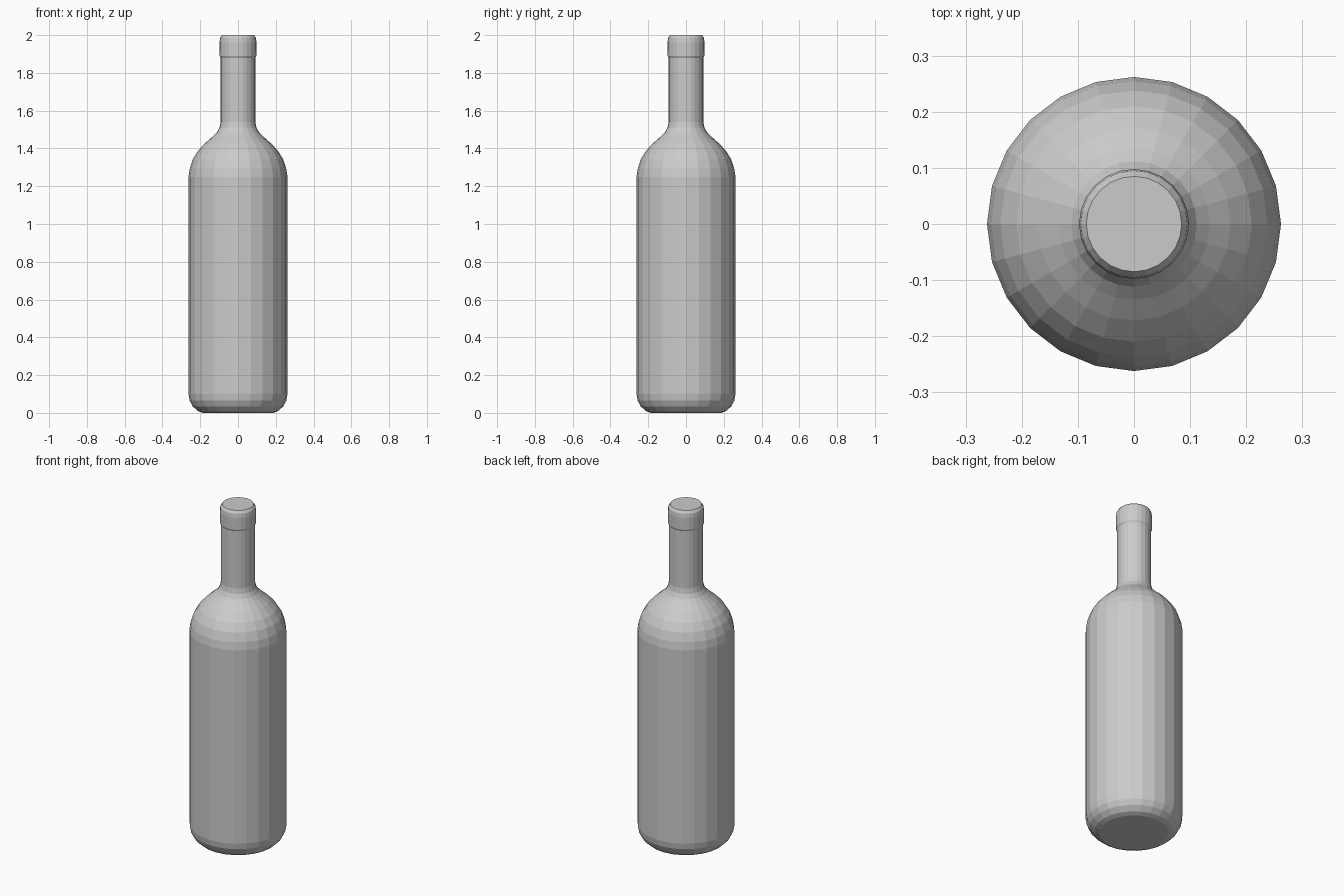
import bpy, bmesh
from math import cos, sin, tau

if "Cube" in bpy.data.objects:
    bpy.data.objects.remove(bpy.data.objects["Cube"])

SIDES = 24


def lathe(name, profile, sides=SIDES):
    """Revolve (radius, height) points round z and cap both ends."""
    bm = bmesh.new()
    rings = [[bm.verts.new((r * cos(tau * i / sides), r * sin(tau * i / sides), z))
              for i in range(sides)] for r, z in profile]
    for low, high in zip(rings, rings[1:]):
        for i in range(sides):
            j = (i + 1) % sides
            bm.faces.new((low[i], low[j], high[j], high[i]))
    bm.faces.new(rings[0][::-1])
    bm.faces.new(rings[-1])
    mesh = bpy.data.meshes.new(name)
    bm.to_mesh(mesh)
    bm.free()
    obj = bpy.data.objects.new(name, mesh)
    bpy.context.collection.objects.link(obj)
    return obj


# rounded foot, straight body, domed shoulder, neck and raised lip
base = [(0.187, 0.0), (0.213, 0.01), (0.24, 0.035), (0.256, 0.065), (0.262, 0.10)]
shoulder = [(0.262, 1.25), (0.255, 1.295), (0.238, 1.345), (0.21, 1.39),
            (0.172, 1.43), (0.135, 1.462), (0.112, 1.485), (0.098, 1.51), (0.092, 1.54)]
neck = [(0.092, 1.88)]
lip = [(0.097, 1.89), (0.098, 1.96), (0.095, 1.985), (0.085, 2.0)]
lathe("bottle", base + shoulder + neck + lip)
